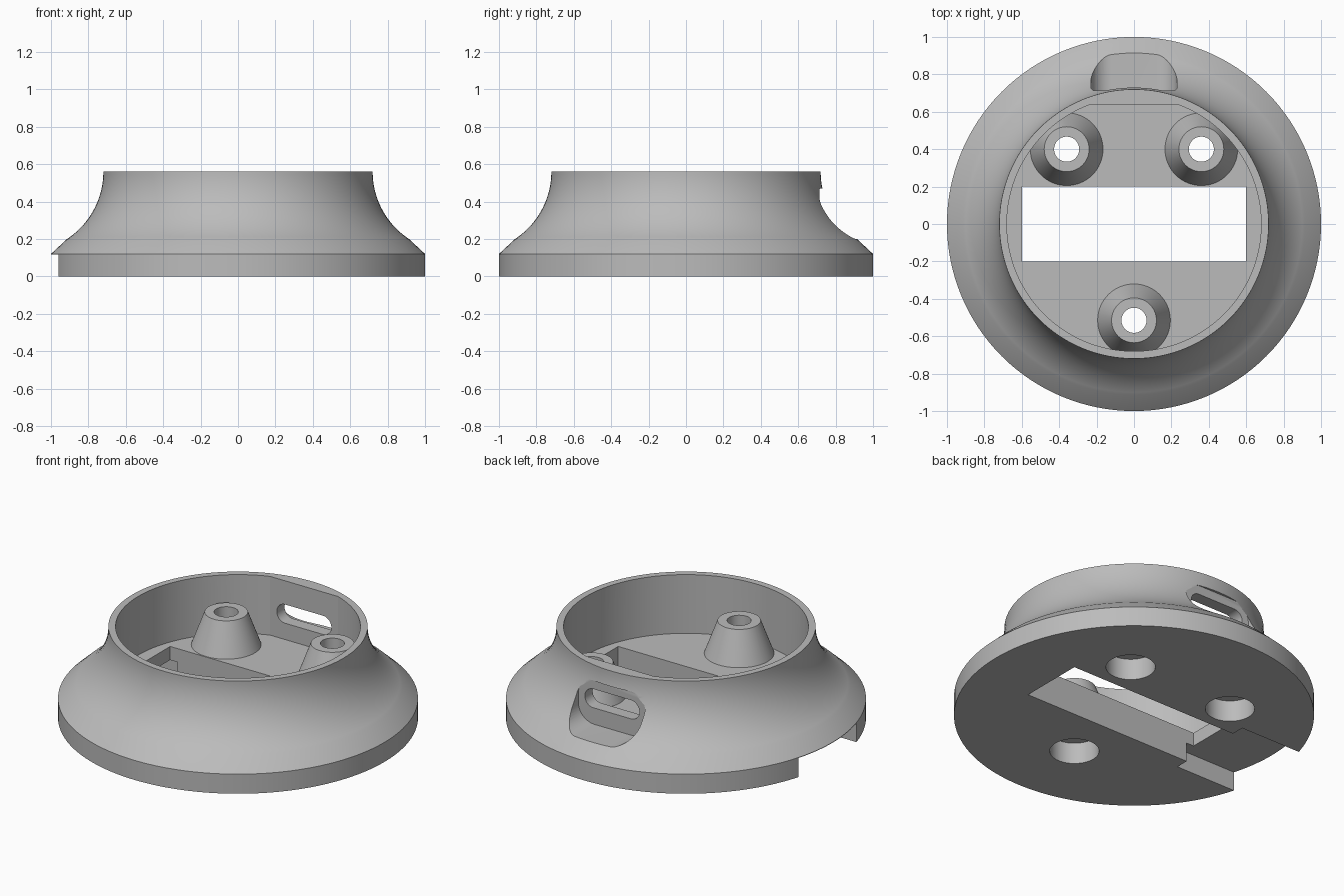
import bpy, bmesh
from math import sin, cos, pi, asin, sqrt, radians
from mathutils import Matrix, Vector

cube = bpy.data.objects.get("Cube")
if cube:
    bpy.data.objects.remove(cube, do_unlink=True)

grey = bpy.data.materials.new("plain grey")
grey.use_nodes = True
grey.diffuse_color = (0.5, 0.5, 0.5, 1)
grey.node_tree.nodes["Principled BSDF"].inputs["Base Color"].default_value = (0.5, 0.5, 0.5, 1)


def make(name, bm):
    bmesh.ops.recalc_face_normals(bm, faces=bm.faces)
    mesh = bpy.data.meshes.new(name)
    bm.to_mesh(mesh)
    bm.free()
    mesh.materials.append(grey)
    ob = bpy.data.objects.new(name, mesh)
    bpy.context.collection.objects.link(ob)
    return ob


def cone(name, x, y, z0, z1, r0, r1, sides=64):
    bm = bmesh.new()
    bmesh.ops.create_cone(bm, cap_ends=True, segments=sides, radius1=r0, radius2=r1,
                          depth=z1 - z0, matrix=Matrix.Translation((x, y, (z0 + z1) / 2)))
    return make(name, bm)


def prism(name, points, push):
    bm = bmesh.new()
    face = bm.faces.new([bm.verts.new(p) for p in points])
    out = bmesh.ops.extrude_face_region(bm, geom=[face])
    bmesh.ops.translate(bm, vec=Vector(push),
                        verts=[g for g in out["geom"] if isinstance(g, bmesh.types.BMVert)])
    return make(name, bm)


def box(name, x0, x1, y0, y1, z0, z1):
    return prism(name, [(x0, y0, z0), (x1, y0, z0), (x1, y1, z0), (x0, y1, z0)], (0, 0, z1 - z0))


def rounded_bar(name, half, z0, z1, r, y0, y1):
    pts = []
    for i, (sx, zc) in enumerate([(1, z1 - r), (-1, z1 - r), (-1, z0 + r), (1, z0 + r)]):
        for k in range(13):
            a = (i + k / 12) * pi / 2
            pts.append((sx * (half - r) + r * cos(a), y0, zc + r * sin(a)))
    return prism(name, pts, (0, y1 - y0, 0))


def combine(target, tool, operation):
    mod = target.modifiers.new(operation, "BOOLEAN")
    mod.operation, mod.solver, mod.object = operation, "EXACT", tool
    bpy.context.view_layer.objects.active = target
    bpy.ops.object.modifier_apply(modifier=mod.name)
    bpy.data.objects.remove(tool, do_unlink=True)


# Flared body: straight foot, chamfer, concave sweep up to the rim
R, top = 0.431, 0.56
sweep = asin(0.36 / R)
profile = [(0, 0), (1, 0), (1, 0.12)]
for i in range(25):
    a = sweep * (1 - i / 24)
    profile.append((0.72 + R * (1 - cos(a)), top - R * sin(a)))
profile.append((0, top))
bm = bmesh.new()
verts = [bm.verts.new((r, 0, z)) for r, z in profile]
edges = [bm.edges.new(pair) for pair in zip(verts, verts[1:])]
bmesh.ops.spin(bm, geom=verts + edges, axis=(0, 0, 1), cent=(0, 0, 0), angle=2 * pi, steps=128)
bmesh.ops.remove_doubles(bm, verts=bm.verts, dist=1e-4)
body = make("flared_base", bm)

# Round cavity with a flat back wall
start = asin(0.64 / 0.68)
arc = [pi - start + (pi + 2 * start) * i / 110 for i in range(111)]
combine(body, prism("cavity", [(0.68 * cos(a), 0.68 * sin(a), 0.2) for a in arc], (0, 0, 1)), "DIFFERENCE")

# Screw bosses with through holes and counterbores
spots = [(-0.36, 0.4), (0.36, 0.4), (0, -0.515)]
for x, y in spots:
    combine(body, cone("boss", x, y, 0.15, 0.4, 0.213, 0.12), "UNION")
for x, y in spots:
    combine(body, cone("screw_hole", x, y, -0.1, 0.6, 0.067, 0.067), "DIFFERENCE")
    combine(body, cone("counterbore", x, y, -0.1, 0.13, 0.137, 0.137), "DIFFERENCE")

# Rectangular floor opening and side cable channel
combine(body, box("floor_opening", -0.6, 0.6, -0.2, 0.2, -0.1, 0.3), "DIFFERENCE")
combine(body, box("side_channel", -1.2, -0.55, -0.28, 0.28, -0.1, 0.117), "DIFFERENCE")

# Rear pocket and connector slot
combine(body, rounded_bar("rear_pocket", 0.23, 0.2, 0.47, 0.11, 0.715, 1.2), "DIFFERENCE")
combine(body, rounded_bar("rear_slot", 0.185, 0.3, 0.415, 0.057, 0.5, 1.2), "DIFFERENCE")

body.select_set(True)
bpy.context.view_layer.objects.active = body
bpy.ops.object.shade_smooth_by_angle(angle=radians(20))
